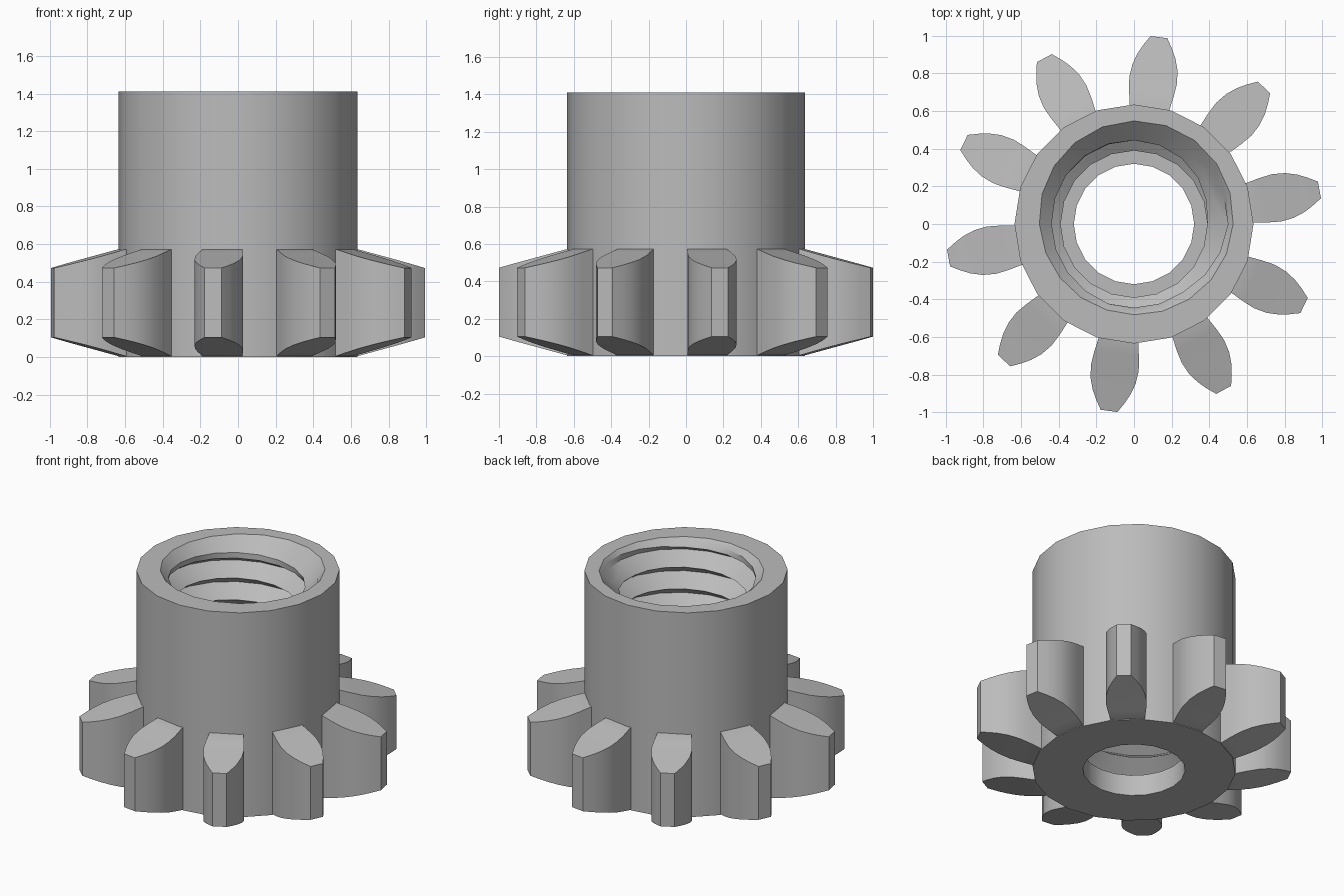
import bpy, bmesh
from math import pi, cos, sin, radians, hypot

if "Cube" in bpy.data.objects:
    bpy.data.objects.remove(bpy.data.objects["Cube"])

SIDES, TEETH = 20, 10
OUTER, BORE = 0.635, 0.32
TOP, FLOOR = 1.41, 0.145
PITCH, CREST, DEPTH = 0.15, 0.39, 0.11
STEPS = 4  # thread rows per pitch

metal = bpy.data.materials.new("grey metal")
metal.use_nodes = True
grey = (0.5, 0.5, 0.5, 1)
metal.diffuse_color = grey
metal.node_tree.nodes["Principled BSDF"].inputs["Base Color"].default_value = grey


def finish(bm, name):
    """Clean the mesh and turn it into a shaded object."""
    bmesh.ops.remove_doubles(bm, verts=bm.verts, dist=0.0005)
    bmesh.ops.recalc_face_normals(bm, faces=bm.faces)
    mesh = bpy.data.meshes.new(name)
    bm.to_mesh(mesh)
    bm.free()
    mesh.materials.append(metal)
    obj = bpy.data.objects.new(name, mesh)
    bpy.context.collection.objects.link(obj)
    bpy.ops.object.select_all(action="DESELECT")
    obj.select_set(True)
    bpy.context.view_layer.objects.active = obj
    bpy.ops.object.shade_smooth_by_angle(angle=radians(30))
    return obj


def ring_point(i, r, z):
    a = 2 * pi * i / SIDES
    return (r * cos(a), r * sin(a), z)


def thread_point(i, row):
    """Point on the helical V thread, clipped at the floor and the rim."""
    z = FLOOR + PITCH * (row / STEPS + i / SIDES)
    z = min(max(z, FLOOR), TOP)
    phase = ((z - FLOOR) / PITCH - i / SIDES) % 1
    r = CREST + DEPTH * abs(2 * phase - 1)
    # Lead-in chamfer at the rim, wider towards the back
    lead = 0.515 + 0.035 * cos(2 * pi * i / SIDES - radians(70))
    return ring_point(i, max(r, lead - (TOP - z)), z)


# Threaded hub: outside, rim, thread, inner floor and bore in one skin
bm = bmesh.new()
rows = int((TOP - FLOOR) / PITCH * STEPS) + 2
columns = []
for i in range(SIDES + 1):
    points = [ring_point(i, OUTER, 0), ring_point(i, OUTER, TOP)]
    points += [thread_point(i, row) for row in range(rows, -STEPS - 1, -1)]
    points += [ring_point(i, BORE, FLOOR), ring_point(i, BORE, 0)]
    columns.append([bm.verts.new(p) for p in points])
for a, b in zip(columns, columns[1:]):
    n = len(a)
    for j in range(n):
        k = (j + 1) % n
        bm.faces.new((a[j], b[j], b[k], a[k]))
finish(bm, "threaded_hub")

# Gear teeth: (radius, half width) stations, bevelled towards the tip
stations = [(0.57, 0.098), (0.63, 0.107), (0.7, 0.12), (0.77, 0.128),
            (0.84, 0.121), (0.90, 0.102), (0.95, 0.077), (1.002, 0.045)]
for t in range(TEETH):
    turn = radians(82.4) + 2 * pi * t / TEETH
    bm = bmesh.new()
    loops = []
    for r, w in stations:
        drop = 0.105 * (hypot(r, w) - 0.62) / 0.385
        if r < 0.6:
            drop = 0.002
        loop = []
        for side, z in ((-w, drop), (w, drop), (w, 0.577 - drop), (-w, 0.577 - drop)):
            x = r * cos(turn) - side * sin(turn)
            y = r * sin(turn) + side * cos(turn)
            loop.append(bm.verts.new((x, y, z)))
        loops.append(loop)
    for a, b in zip(loops, loops[1:]):
        for j in range(4):
            k = (j + 1) % 4
            bm.faces.new((a[j], a[k], b[k], b[j]))
    bm.faces.new(loops[0])
    bm.faces.new(loops[-1])
    finish(bm, f"tooth_{t + 1}")
